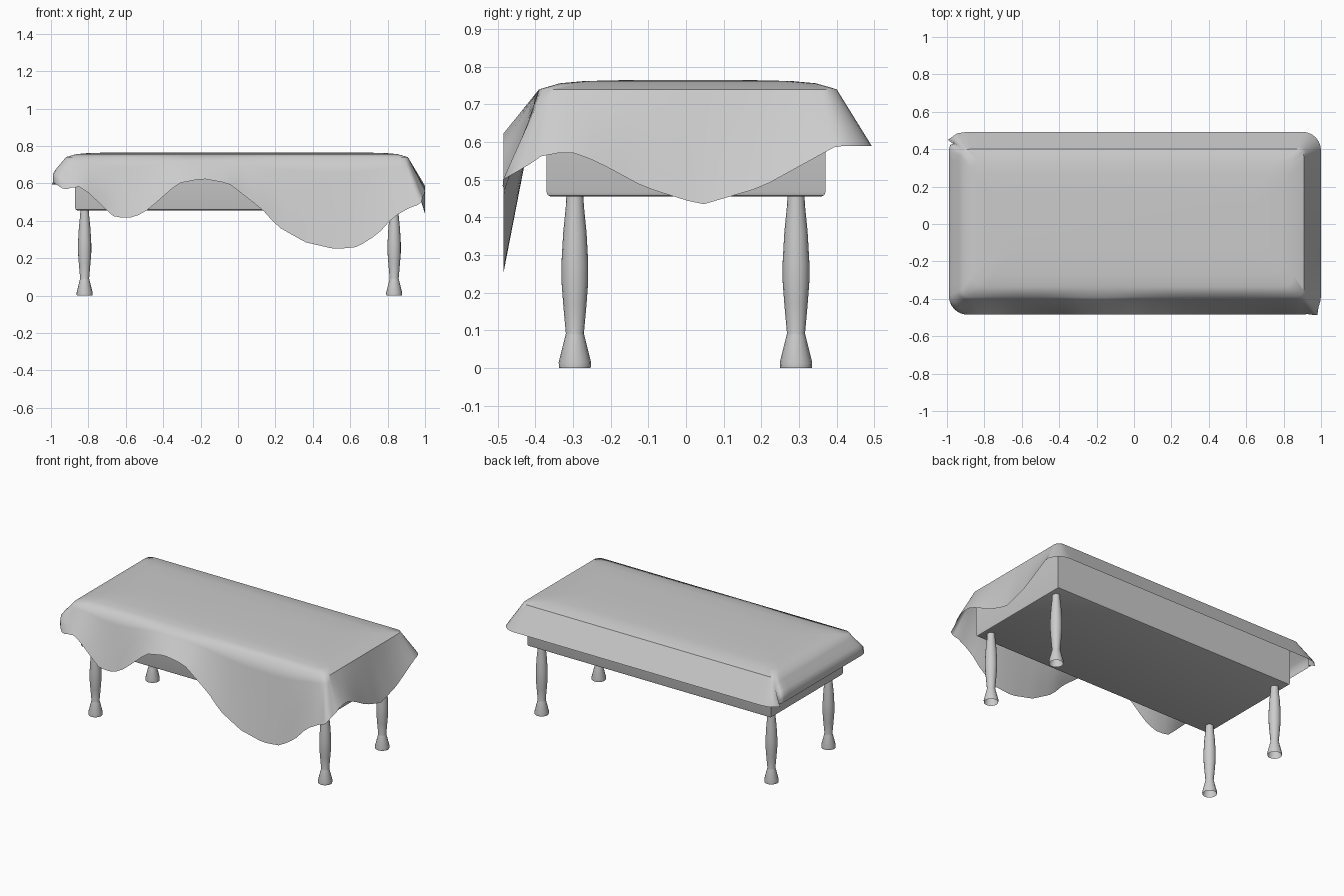
import bpy, bmesh, math
from mathutils import Vector

cube = bpy.data.objects.get("Cube")
if cube:
    bpy.data.objects.remove(cube, do_unlink=True)

grey = bpy.data.materials.new("plain grey")
grey.use_nodes = True
COLOUR = (0.6, 0.6, 0.6, 1)
grey.diffuse_color = COLOUR
grey.node_tree.nodes["Principled BSDF"].inputs["Base Color"].default_value = COLOUR


def finish(name, bm, angle):
    mesh = bpy.data.meshes.new(name)
    bm.to_mesh(mesh)
    bm.free()
    mesh.materials.append(grey)
    ob = bpy.data.objects.new(name, mesh)
    bpy.context.collection.objects.link(ob)
    bpy.ops.object.select_all(action="DESELECT")
    ob.select_set(True)
    bpy.context.view_layer.objects.active = ob
    bpy.ops.object.shade_smooth_by_angle(angle=math.radians(angle), keep_sharp_edges=True)


def bridge(bm, low, high):
    n = len(low)
    for i in range(n):
        j = (i + 1) % n
        bm.faces.new((low[i], low[j], high[j], high[i]))


def curve(points, v):
    """Height along a hem."""
    if v <= points[0][0]:
        return points[0][1]
    for (a, za), (b, zb) in zip(points, points[1:]):
        if v <= b:
            return za + (zb - za) * (v - a) / (b - a)
    return points[-1][1]


# Table box with a softened lower edge
bm = bmesh.new()
bmesh.ops.create_cube(bm, size=1)
bmesh.ops.scale(bm, vec=(1.755, 0.74, 0.283), verts=bm.verts)
bmesh.ops.translate(bm, vec=(0.007, 0, 0.597), verts=bm.verts)
lower = [e for e in bm.edges if all(v.co.z < 0.5 for v in e.verts)]
bmesh.ops.bevel(bm, geom=lower, offset=0.011, segments=2, profile=0.5, affect="EDGES")
finish("table_box", bm, 30)

# Turned legs: radius and height from the foot up
LEG = [(.042, 0), (.043, .015), (.025, .087), (.024, .092), (.031, .17), (.0355, .23),
       (.0355, .28), (.031, .36), (.024, .43), (.022, .47)]
SIDES = 16
for side, x in (("left", 0.835), ("right", -0.82)):
    for end, y in (("front", -0.295), ("back", 0.292)):
        bm = bmesh.new()
        rings = []
        for r, z in LEG:
            rings.append([bm.verts.new((x + r * math.cos(math.tau * k / SIDES),
                                        y + r * math.sin(math.tau * k / SIDES), z))
                          for k in range(SIDES)])
        for low, high in zip(rings, rings[1:]):
            bridge(bm, low, high)
        finish(f"{end}_{side}_leg", bm, 35)


# Draped cloth: rounded rims joined from hem to top
def rim(x0, x1, y0, y1, r):
    """Counter-clockwise rounded rectangle as (point, outward normal) pairs."""
    centres = [(x1 - r, y0 + r), (x1 - r, y1 - r), (x0 + r, y1 - r), (x0 + r, y0 + r)]
    pairs = []
    for k, c in enumerate(centres):
        for s in range(7):
            a = math.radians(90 * k - 90 + 15 * s)
            nrm = Vector((math.cos(a), math.sin(a)))
            pairs.append((Vector(c) + nrm * r, nrm))
        start = pairs[-1][0]
        stop = Vector(centres[(k + 1) % 4]) + nrm * r
        count = 18 if k % 2 == 0 else 40
        pairs += [(start.lerp(stop, i / count), nrm) for i in range(1, count)]
    return pairs


FRONT_HEM = [(-1, .58), (-.93, .56), (-.86, .59), (-.8, .55), (-.67, .425), (-.6, .413),
             (-.55, .42), (-.48, .46), (-.32, .6), (-.19, .625), (-.05, .6), (.13, .46),
             (.21, .37), (.36, .285), (.52, .248), (.64, .26), (.75, .33), (.83, .42),
             (.91, .465), (1, .5)]
LEFT_HEM = [(-.5, .46), (-.44, .53), (-.38, .565), (-.31, .575), (-.24, .55), (-.11, .48),
            (.04, .433), (.2, .48), (.4, .59)]
# Hem shifts by outward angle: tucked fold at back right, flared tip at front left
FOLDS = {105: (-.03, -.005), 120: (-.055, -.03), 135: (0, -.04), 150: (-.008, -.025),
         165: (0, -.015), -30: (0, -.01), -45: (.01, -.03), -60: (.01, -.015)}
EDGE_Z = 0.74
STEPS = 6
top = rim(-.92, .908, -.39, .40, .04)
outer = rim(-.99, 1, -.485, .493, .1)

bm = bmesh.new()
rings = []
for step in range(STEPS, -1, -1):
    t = step / STEPS
    ring = []
    for (p, n), (q, _) in zip(top, outer):
        # Blend the hem height round each corner
        wx, wy = n.x ** 2, n.y ** 2
        hem = (wx * (curve(LEFT_HEM, q.y) if n.x > 0 else .605)
               + wy * (curve(FRONT_HEM, q.x) if n.y < 0 else .59))
        # The right end rolls over before it hangs
        roll = 1 + (.6 * wx if n.x < 0 else 0)
        angle = round(math.degrees(math.atan2(n.y, n.x)))
        xy = p.lerp(q, min(1, t * roll)) + Vector(FOLDS.get(angle, (0, 0))) * t
        ring.append(bm.verts.new((xy.x, xy.y, EDGE_Z + (hem - EDGE_Z) * t)))
    rings.append(ring)
edge_ring = rings[-1]

# Gently crowned top
for inset, z in ((.055, .756), (.12, .762), (.25, .765)):
    pairs = rim(-.92 + inset, .908 - inset, -.39 + inset, .40 - inset, .06)
    rings.append([bm.verts.new((p.x, p.y, z)) for p, _ in pairs])
for low, high in zip(rings, rings[1:]):
    bridge(bm, low, high)
bm.faces.new(rings[-1])

# Creases along the back and left edges only
for i, (_, n) in enumerate(top):
    if n.x > .9 or n.y > .9:
        bm.edges.get((edge_ring[i], edge_ring[(i + 1) % len(top)])).smooth = False
finish("draped_cloth", bm, 180)
